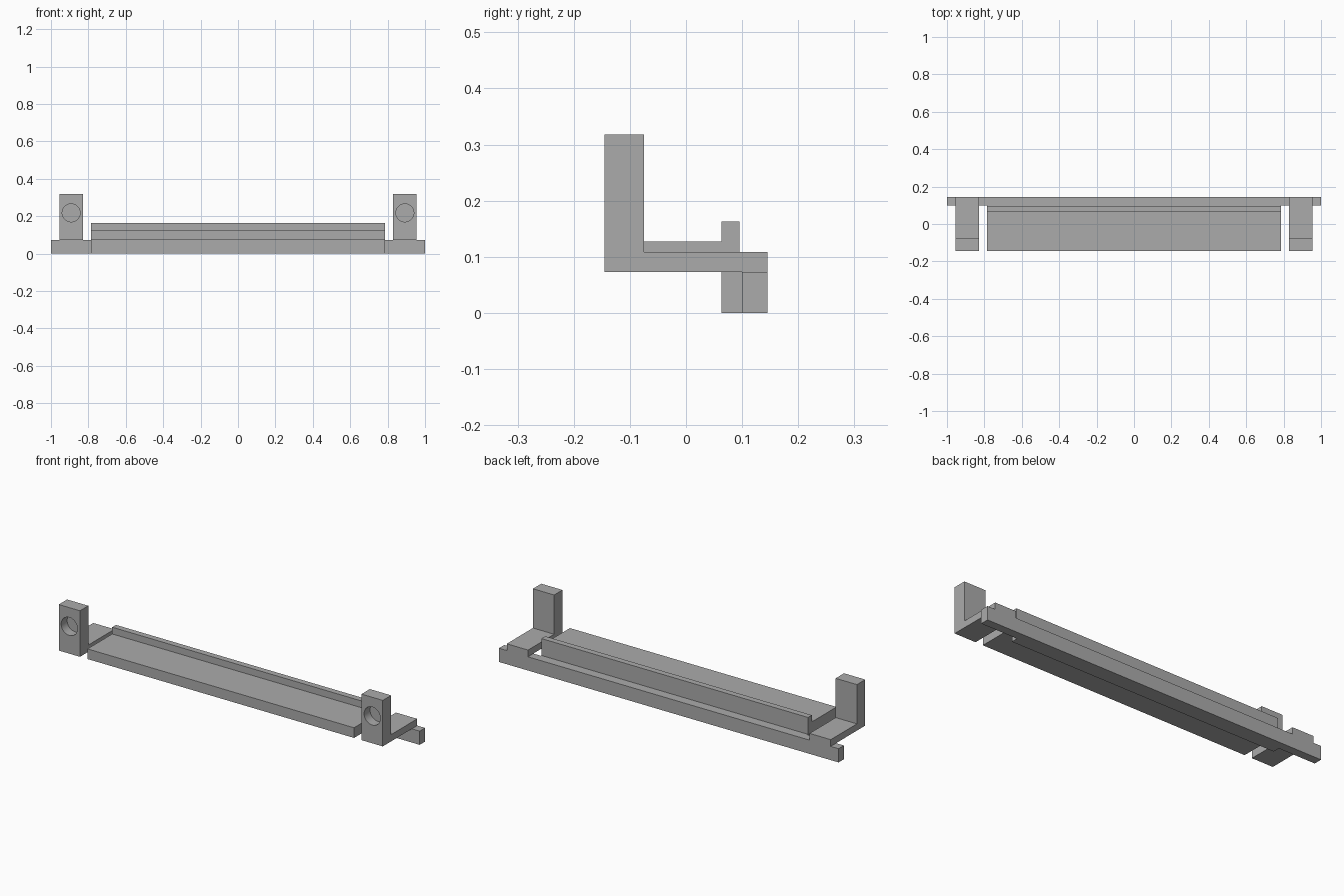
import bpy
import bmesh
from math import radians
from mathutils import Matrix, Vector

if "Cube" in bpy.data.objects:
    bpy.data.objects.remove(bpy.data.objects["Cube"], do_unlink=True)

grey = bpy.data.materials.new("plain grey")
grey.use_nodes = True
colour = (0.41, 0.41, 0.41, 1)
grey.diffuse_color = colour
grey.node_tree.nodes["Principled BSDF"].inputs["Base Color"].default_value = colour


def add_object(name, bm):
    bmesh.ops.recalc_face_normals(bm, faces=bm.faces)
    mesh = bpy.data.meshes.new(name)
    bm.to_mesh(mesh)
    bm.free()
    mesh.materials.append(grey)
    obj = bpy.data.objects.new(name, mesh)
    bpy.context.collection.objects.link(obj)
    return obj


def extrude_profile(name, points, direction):
    """Close an outline of 3D points and push it along a vector."""
    bm = bmesh.new()
    face = bm.faces.new([bm.verts.new(p) for p in points])
    result = bmesh.ops.extrude_face_region(bm, geom=[face], use_keep_orig=True)
    verts = [g for g in result["geom"] if isinstance(g, bmesh.types.BMVert)]
    bmesh.ops.translate(bm, verts=verts, vec=Vector(direction))
    return add_object(name, bm)


RAIL_TOP = 0.073
BACK, FRONT = 0.145, -0.145
TRAY_HALF = 0.785

# Back rail: full length, thicker under the tray
rail_half = [(1, BACK), (1, 0.1), (TRAY_HALF, 0.1), (TRAY_HALF, 0.063)]
outline = rail_half + [(-x, y) for x, y in reversed(rail_half)]
extrude_profile("back_rail", [(x, y, 0) for x, y in outline], (0, 0, RAIL_TOP))

# Tray with a raised lip along its back edge
tray = [(FRONT, RAIL_TOP), (0.095, RAIL_TOP), (0.095, 0.163),
        (0.063, 0.163), (0.063, 0.127), (FRONT, 0.127)]
extrude_profile("tray", [(-TRAY_HALF, y, z) for y, z in tray], (2 * TRAY_HALF, 0, 0))

# End brackets: L shape with a blind round hole in the front
bracket = [(FRONT, RAIL_TOP), (BACK, RAIL_TOP), (BACK, 0.109),
           (-0.075, 0.109), (-0.075, 0.318), (FRONT, 0.318)]
for side, name in ((1, "left_bracket"), (-1, "right_bracket")):
    obj = extrude_profile(name, [(side * 0.829, y, z) for y, z in bracket],
                          (side * 0.125, 0, 0))

    bm = bmesh.new()
    bmesh.ops.create_cone(bm, cap_ends=True, segments=48, radius1=0.048, radius2=0.048,
                          depth=0.1, matrix=Matrix.Translation((side * 0.892, FRONT, 0.218))
                          @ Matrix.Rotation(radians(90), 4, "X"))
    cutter = add_object(name + "_hole_cutter", bm)
    cutter.hide_render = True

    cut = obj.modifiers.new("hole", "BOOLEAN")
    cut.operation = "DIFFERENCE"
    cut.solver = "EXACT"
    cut.object = cutter
    bpy.ops.object.select_all(action="DESELECT")
    obj.select_set(True)
    bpy.context.view_layer.objects.active = obj
    bpy.ops.object.modifier_apply(modifier=cut.name)
    bpy.data.objects.remove(cutter, do_unlink=True)
    bpy.ops.object.shade_smooth_by_angle(angle=radians(30))
